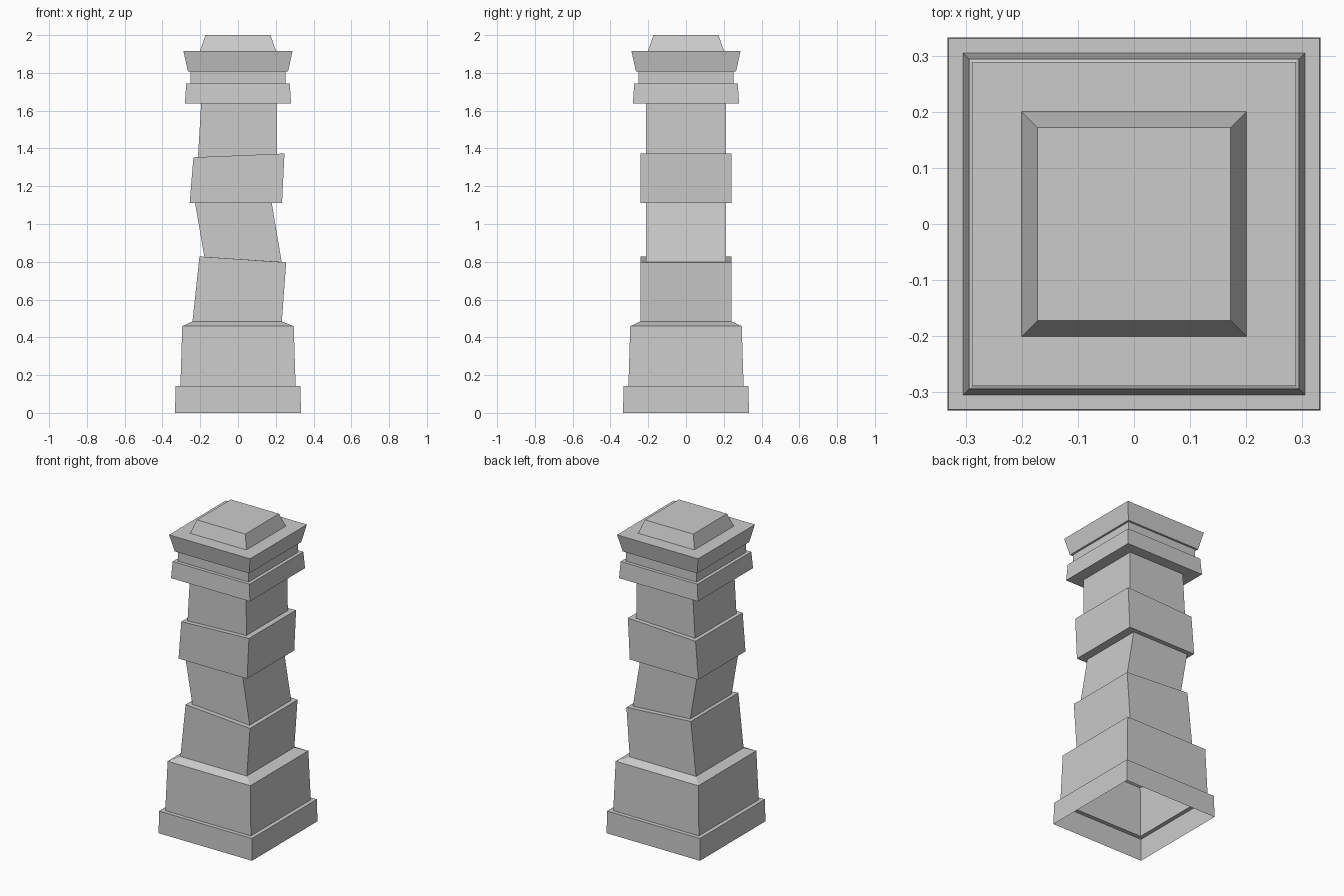
import bpy, bmesh

# Square rings from bottom to top: left x, left z, right x, right z, half depth
rings = [
    # base slab and plinth
    (-.333, 0, .333, 0, .333), (-.331, .142, .331, .142, .331),
    (-.305, .142, .305, .142, .305), (-.295, .459, .295, .459, .295),
    # lower shaft block, leaning right
    (-.241, .484, .232, .484, .242), (-.204, .828, .255, .797, .242),
    # recessed block, leaning left
    (-.178, .826, .231, .799, .211), (-.227, 1.11, .179, 1.11, .211),
    # wide middle block
    (-.256, 1.11, .233, 1.11, .24), (-.236, 1.353, .246, 1.373, .24),
    # upper shaft block
    (-.212, 1.354, .207, 1.371, .211), (-.195, 1.637, .206, 1.637, .211),
    # lower moulding
    (-.281, 1.637, .281, 1.637, .281), (-.274, 1.743, .274, 1.743, .274),
    # neck
    (-.252, 1.743, .252, 1.743, .252), (-.252, 1.807, .252, 1.807, .252),
    # cornice
    (-.265, 1.807, .265, 1.807, .265), (-.289, 1.917, .289, 1.917, .289),
    # cap
    (-.201, 1.917, .201, 1.917, .201), (-.172, 2, .172, 2, .172),
]

# Skin the rings into one flat-shaded shell, open underneath
bm = bmesh.new()
previous = None
for xl, zl, xr, zr, d in rings:
    ring = [bm.verts.new(p) for p in
            ((xl, -d, zl), (xr, -d, zr), (xr, d, zr), (xl, d, zl))]
    if previous:
        for i in range(4):
            j = (i + 1) % 4
            bm.faces.new((previous[i], previous[j], ring[j], ring[i]))
    previous = ring
bm.faces.new(previous)

mesh = bpy.data.meshes.new("stone_pillar")
bm.to_mesh(mesh)
bm.free()
pillar = bpy.data.objects.new("stone_pillar", mesh)
bpy.context.collection.objects.link(pillar)
